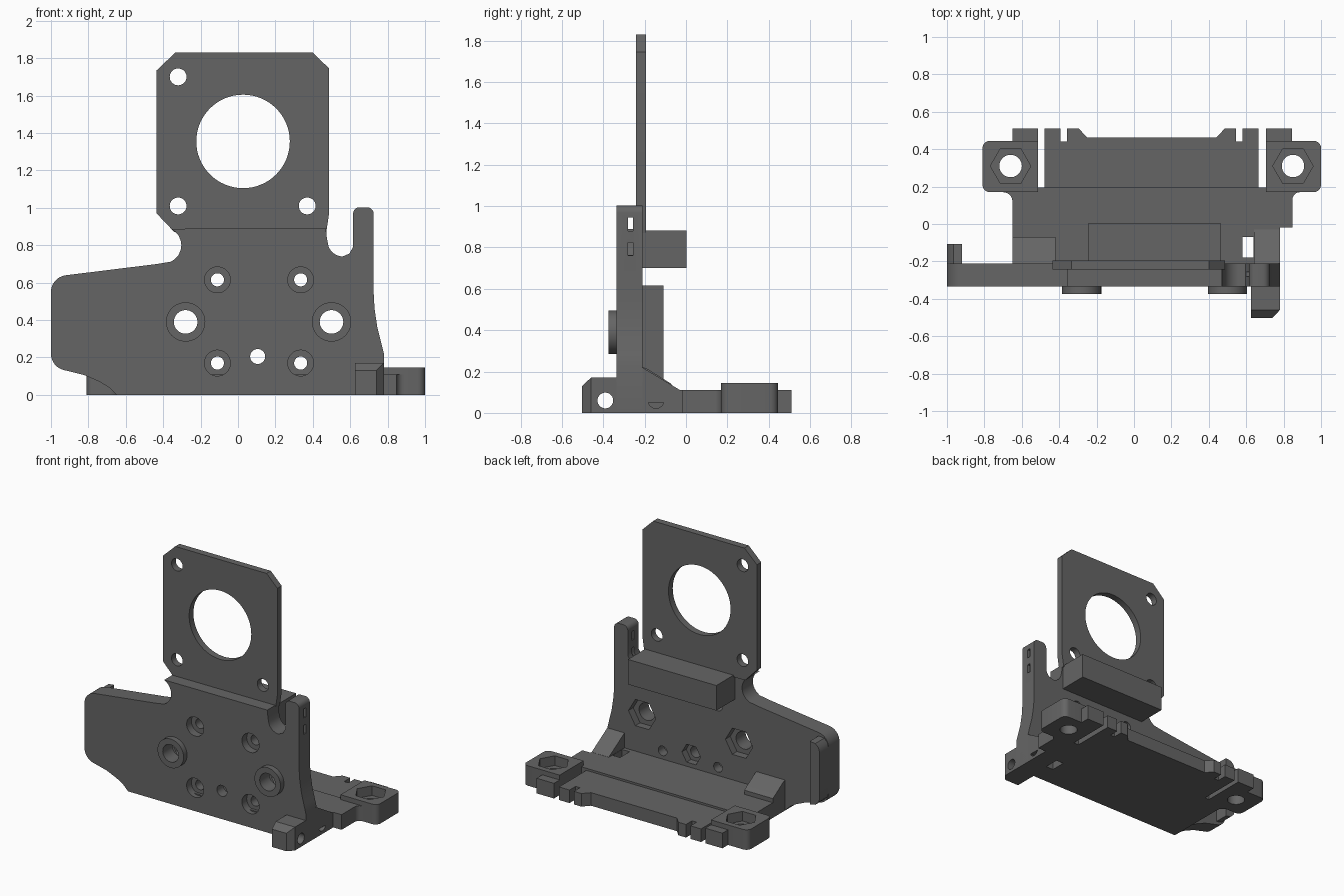
import bpy, bmesh, math

if "Cube" in bpy.data.objects:
    bpy.data.objects.remove(bpy.data.objects["Cube"])

grey = bpy.data.materials.new("dark grey plastic")
grey.diffuse_color = (0.13, 0.13, 0.13, 1)
grey.use_nodes = True
grey.node_tree.nodes["Principled BSDF"].inputs["Base Color"].default_value = grey.diffuse_color


def prism(name, pts, axis, a, b):
    """Extrude a 2D outline along an axis from a to b."""
    place = {"x": lambda u, v, t: (t, u, v),
             "y": lambda u, v, t: (u, t, v),
             "z": lambda u, v, t: (u, v, t)}[axis]
    bm = bmesh.new()
    lo = [bm.verts.new(place(u, v, a)) for u, v in pts]
    hi = [bm.verts.new(place(u, v, b)) for u, v in pts]
    n = len(pts)
    bm.faces.new(lo)
    bm.faces.new(hi)
    for i in range(n):
        bm.faces.new((lo[i], lo[(i + 1) % n], hi[(i + 1) % n], hi[i]))
    bmesh.ops.recalc_face_normals(bm, faces=bm.faces)
    me = bpy.data.meshes.new(name)
    bm.to_mesh(me)
    bm.free()
    me.materials.append(grey)
    ob = bpy.data.objects.new(name, me)
    bpy.context.collection.objects.link(ob)
    return ob


def box(name, x0, x1, y0, y1, z0, z1):
    return prism(name, [(x0, y0), (x1, y0), (x1, y1), (x0, y1)], "z", z0, z1)


def ring(u, v, r, n=40, turn=0.0):
    return [(u + r * math.cos(2 * math.pi * i / n + turn),
             v + r * math.sin(2 * math.pi * i / n + turn)) for i in range(n)]


def rounded(x0, x1, y0, y1, r, k=6):
    """Outline of a rectangle with rounded corners."""
    pts = []
    for q, (cx, cy) in enumerate([(x1 - r, y1 - r), (x0 + r, y1 - r),
                                  (x0 + r, y0 + r), (x1 - r, y0 + r)]):
        pts += [(cx + r * math.cos((q + i / k) * math.pi / 2),
                 cy + r * math.sin((q + i / k) * math.pi / 2)) for i in range(k + 1)]
    return pts


def arc(u, v, r, start, end, k=8):
    return [(u + r * math.cos(math.radians(start + (end - start) * i / k)),
             v + r * math.sin(math.radians(start + (end - start) * i / k)))
            for i in range(k + 1)]


def combine(ob, other, operation):
    m = ob.modifiers.new("bool", "BOOLEAN")
    m.operation, m.object, m.solver = operation, other, "EXACT"
    bpy.context.view_layer.objects.active = ob
    bpy.ops.object.modifier_apply(modifier=m.name)
    bpy.data.objects.remove(other)


def cut(ob, pts, axis, a, b):
    combine(ob, prism("cutter", pts, axis, a, b), "DIFFERENCE")


# Upright carriage plate with left wing and right arm
outline = [(-0.65, 0), (-0.69, 0.04), (-0.74, 0.07), (-0.82, 0.105), (-0.92, 0.13)]
outline += arc(-0.91, 0.22, 0.09, 260, 180)
outline += arc(-0.91, 0.55, 0.09, 180, 97)
outline += [(-0.43, 0.70)]
outline += arc(-0.40, 0.80, 0.097, -65, 65)
outline += [(0.47, 0.89), (0.475, 0.84)]
outline += arc(0.56, 0.82, 0.08, 190, 270)[0:] + [(0.595, 0.755), (0.615, 0.79)]
outline += arc(0.65, 0.968, 0.035, 180, 90, 5) + arc(0.69, 0.968, 0.035, 90, 0, 5)
outline += [(0.725, 0.55), (0.73, 0.46), (0.745, 0.36), (0.765, 0.28), (0.78, 0.22), (0.78, 0)]
plate = prism("carriage_plate", outline, "y", -0.335, -0.21)

# Raised bosses, through holes and rear hexagon pockets
for x in (-0.28, 0.50):
    combine(plate, prism("boss", ring(x, 0.39, 0.105), "y", -0.375, -0.30), "UNION")
    cut(plate, ring(x, 0.39, 0.063), "y", -0.5, 0)
    cut(plate, ring(x, 0.39, 0.11, 6), "y", -0.265, 0)
for x in (-0.11, 0.335):
    for z in (0.17, 0.615):
        cut(plate, ring(x, z, 0.035), "y", -0.5, 0)
        cut(plate, ring(x, z, 0.069), "y", -0.5, -0.28)
cut(plate, ring(0.105, 0.205, 0.04), "y", -0.5, 0)
cut(plate, ring(0.105, 0.205, 0.075, 6), "y", -0.26, 0)

# Cable tie slots in the arm
for z in (0.76, 0.88):
    cut(plate, [(-0.28, z), (-0.256, z), (-0.256, z + 0.065), (-0.28, z + 0.065)], "x", 0.6, 0.8)

# Motor plate with chamfered corners, bore and screw holes
motor = prism("motor_plate", [(-0.34, 0.87), (-0.435, 0.97), (-0.435, 1.735), (-0.335, 1.83),
                              (0.40, 1.83), (0.487, 1.745), (0.487, 0.97), (0.472, 0.87)],
              "y", -0.243, -0.194)
cut(motor, ring(0.027, 1.355, 0.25, 64), "y", -0.5, 0)
for x, z in ((-0.32, 1.70), (-0.32, 1.01), (0.37, 1.01)):
    cut(motor, ring(x, z, 0.045), "y", -0.5, 0)

# Rear rib below the motor, and lip behind the wing
box("rear_rib", -0.246, 0.465, -0.215, 0.003, 0.70, 0.882)
prism("wing_lip", [(-0.92, 0.155), (-0.965, 0.165), (-0.99, 0.19), (-1, 0.22), (-1, 0.55),
                   (-0.99, 0.585), (-0.965, 0.61), (-0.92, 0.615)], "y", -0.215, -0.108)

# Base slab with flared sides leading into the ears
base = prism("base_slab", [(-0.65, -0.30), (0.78, -0.30), (0.78, -0.02), (0.847, -0.02)]
             + arc(0.887, 0.13, 0.04, 180, 90) + [(0.887, 0.195), (-0.70, 0.195)]
             + arc(-0.70, 0.12, 0.05, 90, 0), "z", 0, 0.11)
cut(base, [(0.58, -0.18), (0.64, -0.18), (0.64, -0.07), (0.58, -0.07)], "z", -1, 1)
cut(base, ring(-0.145, 0.06, 0.038), "x", 0.70, 0.9)

# Lower rear shelf with notched, chamfered tabs
prism("rear_shelf", [(-0.478, 0.19), (0.665, 0.19), (0.665, 0.51), (0.58, 0.51), (0.58, 0.44),
                     (0.545, 0.44), (0.545, 0.51), (0.485, 0.51), (0.44, 0.462),
                     (-0.25, 0.462), (-0.295, 0.51), (-0.357, 0.51), (-0.357, 0.44),
                     (-0.393, 0.44), (-0.393, 0.51), (-0.478, 0.51)], "z", 0, 0.095)

# Mounting ears with bolt holes, nut pockets and end tabs
for side, x0, x1, hx, t0, t1 in (("left", -0.81, -0.512, -0.66, -0.65, -0.512),
                                 ("right", 0.705, 1.0, 0.85, 0.705, 0.845)):
    ear = prism(side + "_ear", rounded(x0, x1, 0.17, 0.445, 0.04), "z", 0, 0.145)
    inner = (x1 - 0.05, x1) if side == "left" else (x0, x0 + 0.05)
    combine(ear, box("corner", inner[0], inner[1], 0.17, 0.445, 0, 0.145), "UNION")
    combine(ear, box("tab", t0, t1, 0.40, 0.51, 0, 0.11), "UNION")
    cut(ear, ring(hx, 0.31, 0.06), "z", -1, 1)
    cut(ear, ring(hx, 0.31, 0.108, 6), "z", 0.075, 1)

# Sloped gussets between plate and base
prism("left_gusset", [(-0.22, 0.05), (-0.22, 0.225), (-0.19, 0.215), (-0.07, 0.14), (-0.07, 0.05)],
      "x", -0.65, -0.42)
prism("right_gusset", [(-0.22, 0.05), (-0.22, 0.225), (-0.03, 0.111), (-0.03, 0.05)],
      "x", 0.642, 0.78)

# Front foot with chamfered nose and cross hole
foot = prism("front_foot", [(-0.31, 0), (-0.31, 0.17), (-0.46, 0.17), (-0.502, 0.13), (-0.502, 0)],
             "x", 0.625, 0.78)
cut(foot, [(0.74, -0.502), (0.78, -0.46), (0.9, -0.46), (0.9, -0.6), (0.74, -0.6)], "z", -1, 1)
cut(foot, ring(-0.39, 0.06, 0.038), "x", 0, 1)

# Smooth the curved walls, keep edges crisp
for ob in bpy.context.collection.objects:
    ob.select_set(True)
bpy.context.view_layer.objects.active = plate
bpy.ops.object.shade_smooth_by_angle(angle=math.radians(30))
